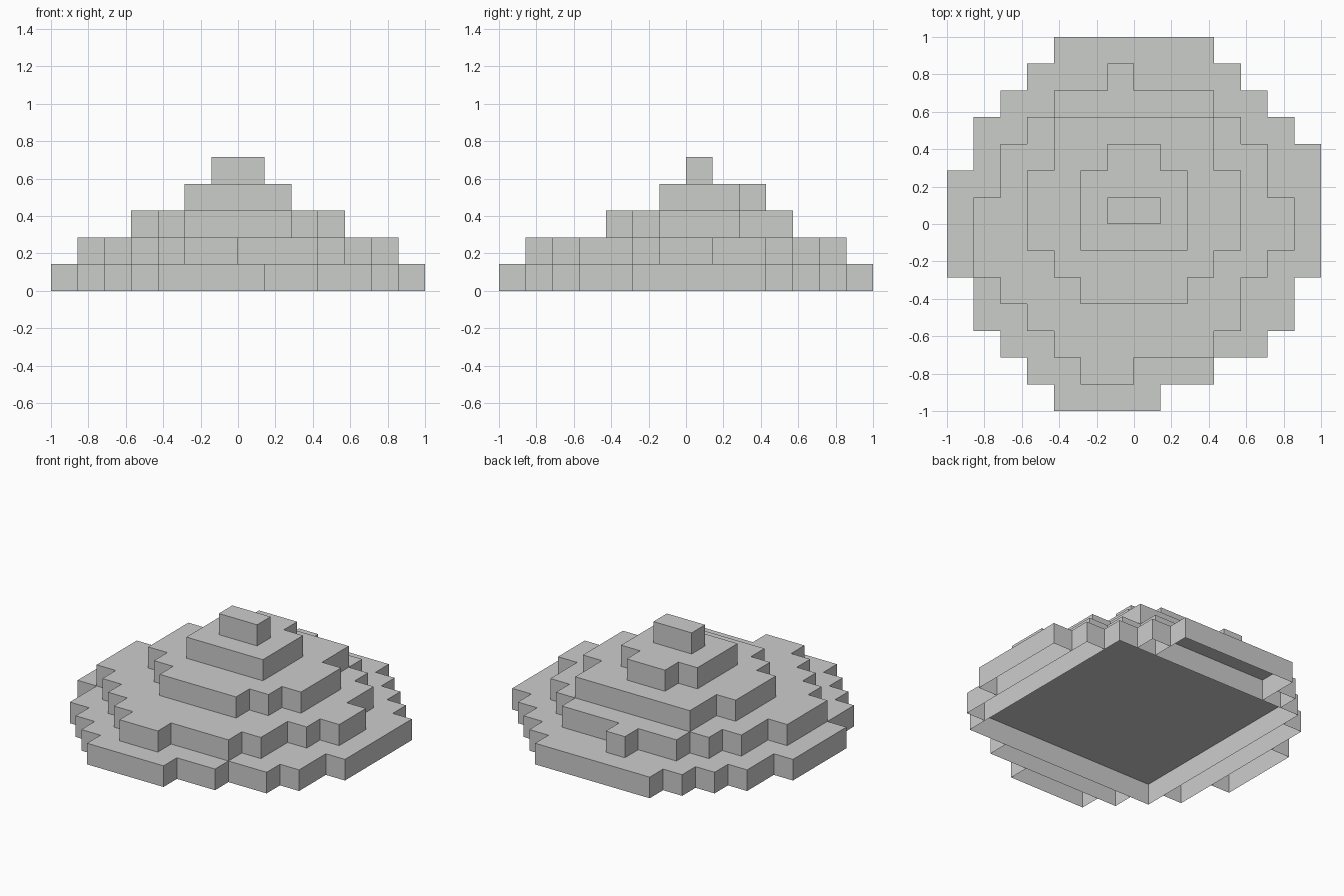
import bpy
import bmesh

if "Cube" in bpy.data.objects:
    bpy.data.objects.remove(bpy.data.objects["Cube"])

U = 1 / 7  # size of one block

gray = bpy.data.materials.new("light_gray")
gray.diffuse_color = (0.6, 0.61, 0.6, 1)
gray.use_nodes = True
gray.node_tree.nodes["Principled BSDF"].inputs["Base Color"].default_value = gray.diffuse_color

# Block footprints per tier: (x0, x1, y0, y1) in blocks
TIERS = {
    "base_tier": [
        (-5, 5, -5, 5),                                    # core
        (-3, 3, 5, 7), (-4, -3, 5, 6), (3, 4, 5, 6),       # back steps
        (-4, 3, -6, -5), (-3, 1, -7, -6),                  # front steps
        (-6, -5, -4, 4), (-7, -6, -2, 2),                  # left steps
        (5, 6, -4, 4), (6, 7, -2, 3),                      # right steps
    ],
    "second_tier": [
        (-1, 0, 5, 6), (-3, 3, 4, 5), (-4, 4, 3, 4), (-5, 5, 1, 3),
        (-6, 6, -1, 1), (-6, 5, -2, -1), (-5, 4, -3, -2),
        (-4, 4, -4, -3), (-3, 3, -5, -4), (-2, 0, -6, -5),
    ],
    "third_tier": [
        (-3, 3, 2, 4), (-4, 4, -1, 2), (-3, 3, -2, -1), (-2, 2, -3, -2),
    ],
    "fourth_tier": [(-1, 1, 2, 3), (-2, 2, -1, 2)],
    "peak_block": [(-1, 1, 0, 1)],
}


def add_shell(bm, rect, level):
    """Box with walls and a top, open underneath."""
    x0, x1, y0, y1 = (c * U for c in rect)
    corners = [(x0, y0), (x1, y0), (x1, y1), (x0, y1)]
    low = [bm.verts.new((x, y, level * U)) for x, y in corners]
    top = [bm.verts.new((x, y, (level + 1) * U)) for x, y in corners]
    bm.faces.new(top)
    for i in range(4):
        j = (i + 1) % 4
        bm.faces.new((low[i], low[j], top[j], top[i]))


# Stack the tiers
for level, (name, rects) in enumerate(TIERS.items()):
    bm = bmesh.new()
    for rect in rects:
        add_shell(bm, rect, level)
    mesh = bpy.data.meshes.new(name)
    bm.to_mesh(mesh)
    bm.free()
    mesh.materials.append(gray)
    bpy.context.collection.objects.link(bpy.data.objects.new(name, mesh))
